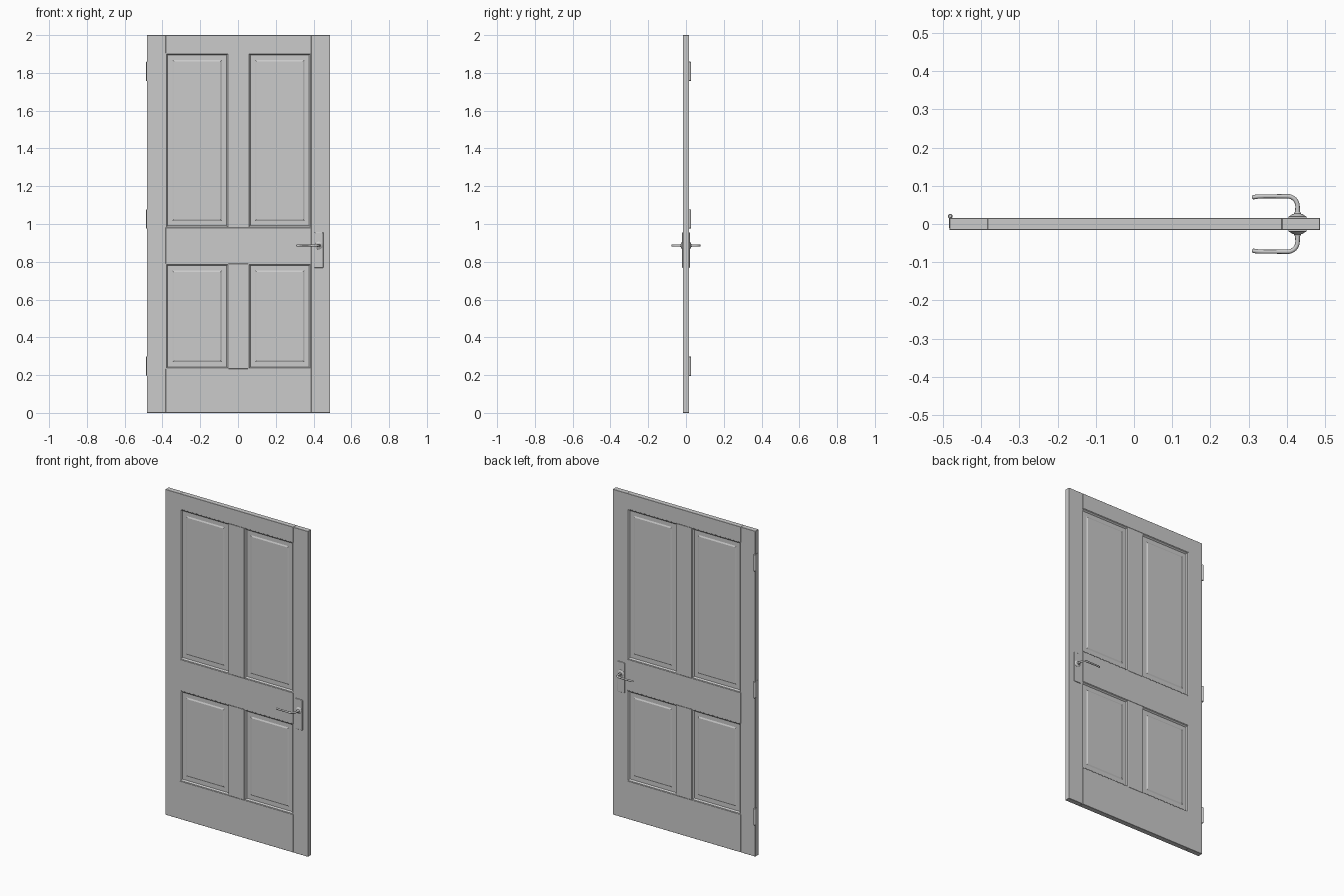
import bpy, bmesh, math
from mathutils import Matrix, Vector

if "Cube" in bpy.data.objects:
    bpy.data.objects.remove(bpy.data.objects["Cube"])

T = 0.016                      # half thickness of the door
XL, XR, CX = -0.483, 0.487, 0.002


def finish(name, bm, smooth=False):
    bmesh.ops.recalc_face_normals(bm, faces=bm.faces[:])
    me = bpy.data.meshes.new(name)
    bm.to_mesh(me)
    bm.free()
    ob = bpy.data.objects.new(name, me)
    bpy.context.collection.objects.link(ob)
    if smooth:
        bpy.ops.object.select_all(action='DESELECT')
        ob.select_set(True)
        bpy.context.view_layer.objects.active = ob
        bpy.ops.object.shade_smooth_by_angle(angle=math.radians(35))
    return ob


def box(name, x0, x1, y0, y1, z0, z1, bevel=0.001, segments=1):
    bm = bmesh.new()
    m = Matrix.Translation(((x0 + x1) / 2, (y0 + y1) / 2, (z0 + z1) / 2))
    m = m @ Matrix.Diagonal((x1 - x0, y1 - y0, z1 - z0, 1))
    bmesh.ops.create_cube(bm, size=1, matrix=m)
    ob = finish(name, bm, segments > 1)
    mod = ob.modifiers.new("bevel", 'BEVEL')
    mod.width, mod.segments = bevel, segments
    return ob


def panel(name, x0, x1, z0, z1):
    # nested rectangles (inset, height): moulding, flat recess, raised field
    steps = [(-0.002, 0.012), (0.0, 0.0145), (0.004, 0.014), (0.008, 0.010),
             (0.011, 0.006), (0.036, 0.006), (0.044, 0.010)]
    bm = bmesh.new()

    def ring(i, y):
        return [bm.verts.new(p) for p in ((x0 + i, y, z0 + i), (x1 - i, y, z0 + i),
                                          (x1 - i, y, z1 - i), (x0 + i, y, z1 - i))]
    rings = [ring(i, -h) for i, h in reversed(steps)] + [ring(i, h) for i, h in steps]
    for a, b in zip(rings, rings[1:]):
        for k in range(4):
            n = (k + 1) % 4
            bm.faces.new((a[k], a[n], b[n], b[k]))
    bm.faces.new(rings[0])
    bm.faces.new(rings[-1])
    return finish(name, bm)


def lathe(name, profile, origin, axis, steps=24):
    # profile of (radius, distance along axis), spun around the axis
    bm = bmesh.new()
    axis, origin = Vector(axis), Vector(origin)
    side = axis.orthogonal().normalized()
    vs = [bm.verts.new(origin + side * r + axis * h) for r, h in profile]
    es = [bm.edges.new(p) for p in zip(vs, vs[1:])]
    bmesh.ops.spin(bm, geom=vs + es, cent=origin, axis=axis,
                   angle=math.tau, steps=steps, use_duplicate=False)
    bmesh.ops.remove_doubles(bm, verts=bm.verts[:], dist=1e-6)
    return finish(name, bm, True)


# Frame: stiles, rails and centre mullions
SL, SR = XL + 0.1, XR - 0.1
box("hinge_stile", XL, SL, -T, T, 0, 2)
box("lock_stile", SR, XR, -T, T, 0, 2)
box("bottom_rail", SL, SR, -T, T, 0, 0.233)
box("lock_rail", SL, SR, -T, T, 0.79, 0.981)
box("top_rail", SL, SR, -T, T, 1.905, 2)
for label, z0, z1 in (("lower", 0.233, 0.79), ("upper", 0.981, 1.905)):
    box(label + "_mullion", CX - 0.052, CX + 0.052, -T, T, z0, z1)
    # Raised and fielded panels
    panel(label + "_left_panel", SL, CX - 0.052, z0, z1)
    panel(label + "_right_panel", CX + 0.052, SR, z0, z1)

# Hinges: knuckle with pin caps, plus leaf let into the door edge
for i, z in enumerate((0.247, 1.027, 1.808)):
    h = 0.051
    prof = [(0, -h), (0.004, -h), (0.0062, -h + 0.002), (0.0062, h - 0.002), (0.004, h), (0, h)]
    lathe(f"hinge_knuckle_{i + 1}", prof, (-0.481, 0.0205, z), (0, 0, 1), 16)
    box(f"hinge_leaf_{i + 1}", XL - 0.0008, XL + 0.002, -0.010, 0.018,
        z - h, z + h, 0.0003)

# Lever handles, one on each face
HX, HZ = 0.428, 0.886
for side, s in (("front", -1), ("back", 1)):
    ys = sorted((s * 0.014, s * 0.0205))
    box(side + "_backplate", HX - 0.024, HX + 0.024, ys[0], ys[1], 0.768, 0.955, 0.003, 3)
    lathe(side + "_handle_collar",
          [(0, 0.018), (0.021, 0.018), (0.0205, 0.021), (0.015, 0.0245),
           (0.009, 0.027), (0.0075, 0.032), (0, 0.032)],
          (HX, 0, HZ), (0, s, 0))
    # neck, quarter bend, then grip with a slight inward curl at the tip
    R, Y = 0.026, 0.0725
    pts = [(HX, 0.025, 1.2), (HX, 0.038, 1.15)]
    for k in range(9):
        a = k / 8 * math.pi / 2
        pts.append((HX - R + R * math.cos(a), Y - R + R * math.sin(a), 1.1))
    pts += [(0.37, 0.0725, 1), (0.34, 0.0725, 1), (0.325, 0.072, 1.05),
            (0.315, 0.0705, 1.1), (0.311, 0.0695, 0.95), (0.309, 0.069, 0.6)]
    cu = bpy.data.curves.new(side + "_lever", 'CURVE')
    cu.dimensions = '3D'
    cu.bevel_depth, cu.bevel_resolution, cu.use_fill_caps = 0.0053, 3, True
    sp = cu.splines.new('POLY')
    sp.points.add(len(pts) - 1)
    for p, (x, y, r) in zip(sp.points, pts):
        p.co = (x, s * y, HZ, 1)
        p.radius = r
    sp.use_smooth = True
    bpy.context.collection.objects.link(bpy.data.objects.new(side + "_lever", cu))
